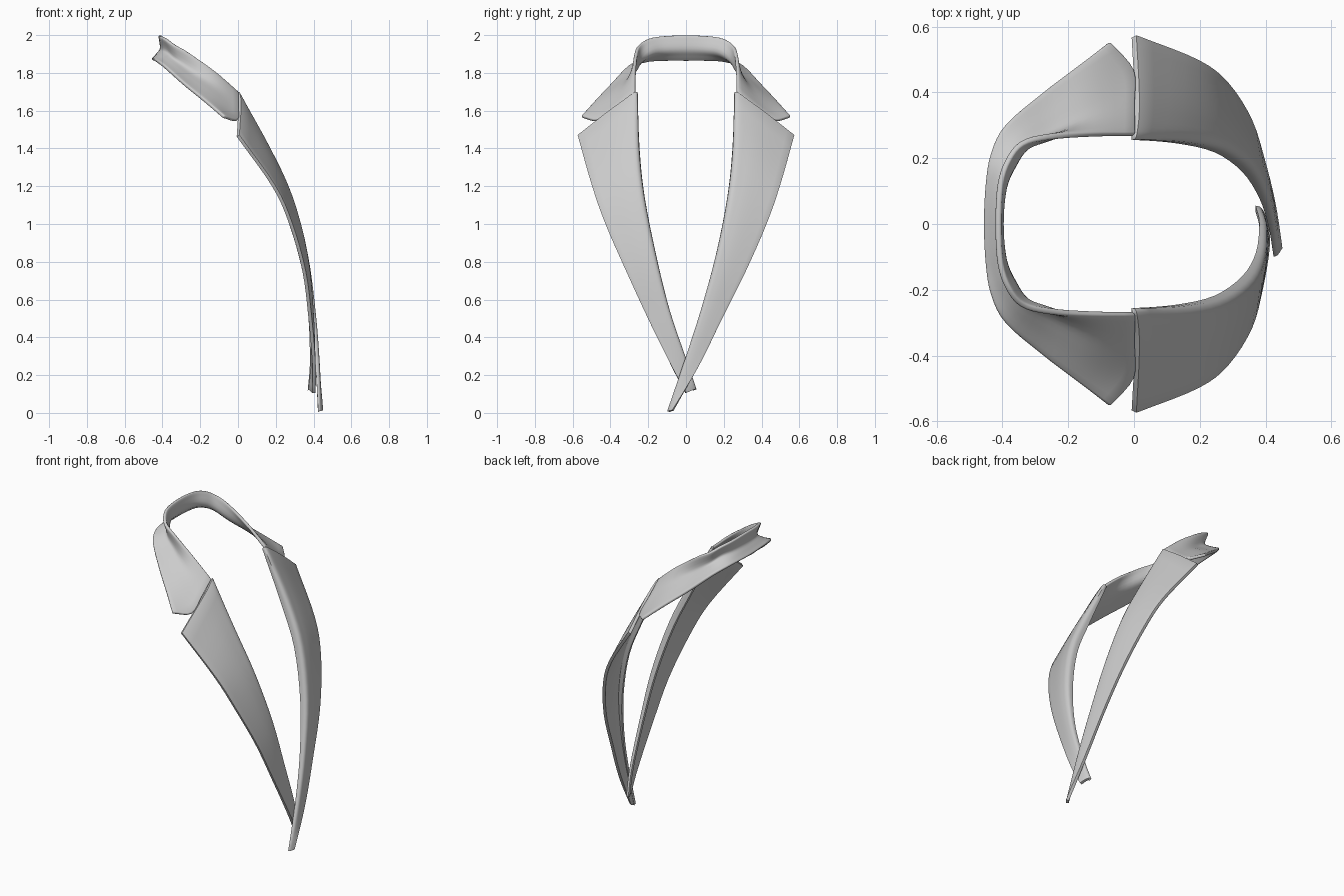
import bpy, bmesh, math
from mathutils import Vector as V

if "Cube" in bpy.data.objects:
    bpy.data.objects.remove(bpy.data.objects["Cube"])


def spline(pts, n):
    """Catmull-Rom curve through the points, n steps per span."""
    p = [2 * pts[0] - pts[1]] + pts + [2 * pts[-1] - pts[-2]]
    out = []
    for i in range(1, len(p) - 2):
        a, b, c, d = p[i - 1:i + 3]
        for k in range(n):
            t = k / n
            out.append(0.5 * (2 * b + (c - a) * t + (2 * a - 5 * b + 4 * c - d) * t * t
                              + (3 * b - a - 3 * c + d) * t ** 3))
    return out + [pts[-1]]


def cloth(name, rows, n=4, thick=0.018):
    """Smooth thin sheet through rows of section points."""
    cols = [spline(list(c), n) for c in zip(*rows)]
    grid = [spline(list(r), n) for r in zip(*cols)]
    bm = bmesh.new()
    vs = [[bm.verts.new(p) for p in r] for r in grid]
    for r, s in zip(vs, vs[1:]):
        for j in range(len(r) - 1):
            bm.faces.new((r[j], r[j + 1], s[j + 1], s[j]))
    bmesh.ops.recalc_face_normals(bm, faces=bm.faces)
    me = bpy.data.meshes.new(name)
    bm.to_mesh(me)
    bm.free()
    ob = bpy.data.objects.new(name, me)
    bpy.context.collection.objects.link(ob)
    so = ob.modifiers.new("thickness", 'SOLIDIFY')
    so.thickness, so.offset = thick, 0
    be = ob.modifiers.new("soft_edge", 'BEVEL')
    be.width, be.segments, be.angle_limit = 0.006, 2, math.radians(50)
    bpy.ops.object.select_all(action='DESELECT')
    ob.select_set(True)
    bpy.context.view_layer.objects.active = ob
    bpy.ops.object.shade_smooth_by_angle(angle=math.radians(40))
    return ob


def flip(p):
    return V((p[0], -p[1], p[2]))


# Collar: neck edge, hollow, outer edge, from centre back to the notch
half = [
    [(-.413, 0, 1.998), (-.405, 0, 1.93), (-.427, 0, 1.895), (-.452, 0, 1.868)],
    [(-.407, .12, 1.993), (-.395, .11, 1.925), (-.420, .115, 1.893), (-.447, .12, 1.868)],
    [(-.383, .195, 1.98), (-.365, .18, 1.91), (-.400, .195, 1.88), (-.433, .215, 1.862)],
    [(-.340, .245, 1.95), (-.325, .235, 1.87), (-.355, .265, 1.845), (-.390, .30, 1.832)],
    [(-.260, .265, 1.905), (-.25, .268, 1.815), (-.262, .325, 1.77), (-.280, .395, 1.735)],
    [(-.130, .27, 1.81), (-.125, .325, 1.73), (-.138, .40, 1.68), (-.175, .475, 1.65)],
    [(0, .27, 1.695), (0, .365, 1.62), (-.003, .465, 1.55), (-.075, .552, 1.567)],
]
half = [[V(p) for p in r] for r in half]
cloth("collar", [[flip(p) for p in r] for r in half[:0:-1]] + half)


# Lapels: (roll line point, outer edge point) from the notch to the crossing
def lapel(name, stations, side):
    rows = []
    for a, b in stations:
        a, b = V(a), V(b)
        w = min(1, (b - a).length / 0.2)
        if a.x == 0:
            curl = a + V((-.008, -.004, -.01))
        else:
            curl = a + V((-.032, -.008, -.012)) * w
        mid = a.lerp(b, 0.5) + V((.008, 0, .004)) * w
        rows.append([curl, a, a.lerp(mid, .4) + V((.005, 0, 0)) * w, mid, b])
    if side < 0:
        rows = [[flip(p) for p in r] for r in rows]
    return cloth(name, rows)


upper = [
    ((0, .27, 1.695), (0, .57, 1.467)),
    ((.16, .262, 1.40), (.19, .495, 1.20)),
    ((.275, .235, 1.15), (.28, .425, 1.00)),
    ((.355, .175, .85), (.35, .315, .75)),
]
lapel("lapel_over", upper + [
    ((.398, .092, .55), (.39, .19, .50)),
    ((.42, .004, .28), (.42, .068, .25)),
    ((.428, -.09, .008), (.443, -.07, .012)),
], 1)
lapel("lapel_under", upper + [
    ((.388, .10, .55), (.382, .20, .50)),
    ((.393, .008, .28), (.403, .078, .25)),
    ((.378, -.045, .125), (.402, .0, .105)),
], -1)
